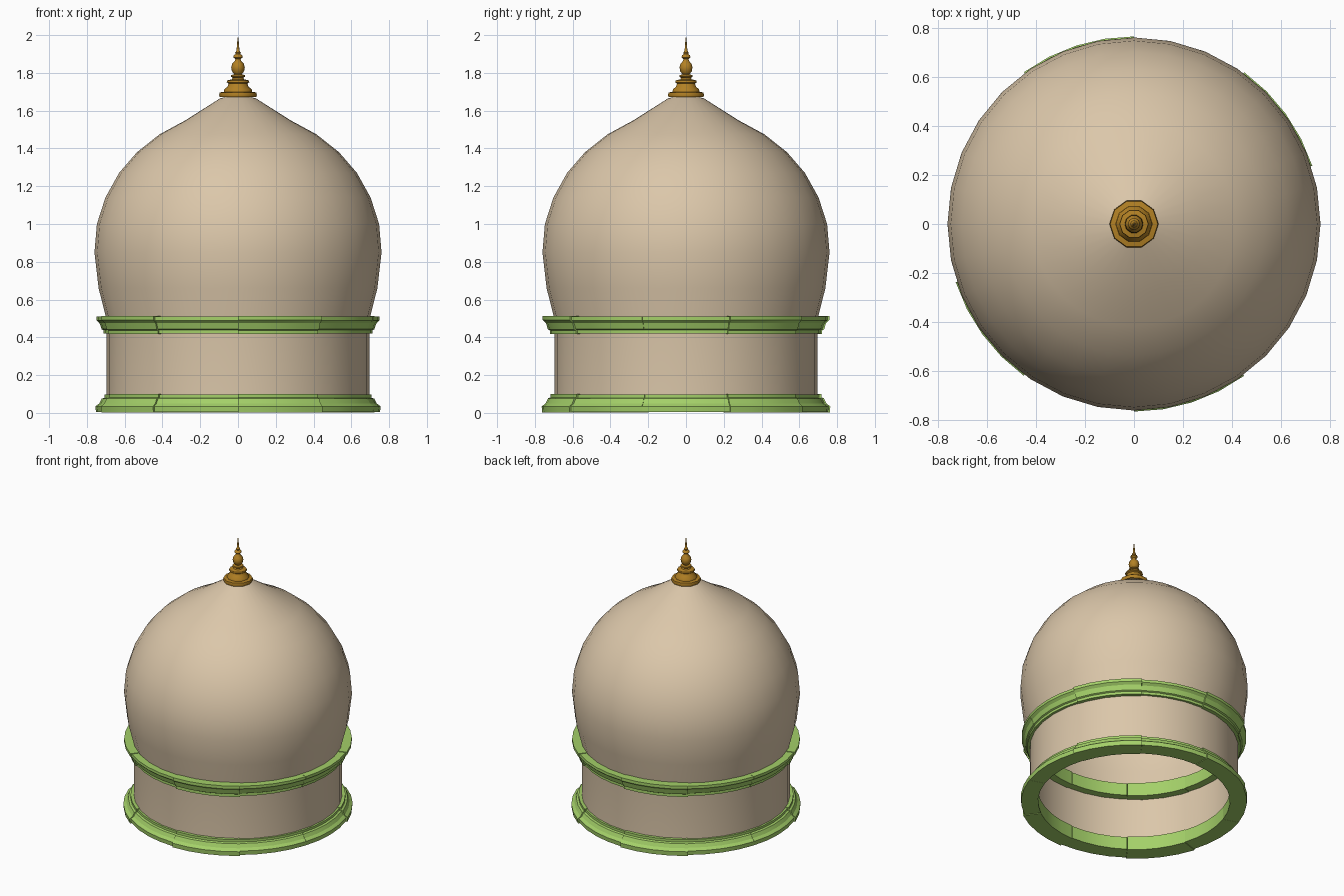
import bpy, bmesh, math

if "Cube" in bpy.data.objects:
    bpy.data.objects.remove(bpy.data.objects["Cube"])


def material(name, rgb):
    m = bpy.data.materials.new(name)
    m.diffuse_color = (*rgb, 1)
    m.use_nodes = True
    m.node_tree.nodes["Principled BSDF"].inputs["Base Color"].default_value = m.diffuse_color
    return m


STONE = material("tan stone", (0.71, 0.57, 0.40))
GREEN = material("green trim", (0.37, 0.63, 0.14))
GOLD = material("gold", (0.45, 0.22, 0.018))


def finish(bm, name, mat, angle):
    bmesh.ops.remove_doubles(bm, verts=bm.verts, dist=1e-5)
    bmesh.ops.recalc_face_normals(bm, faces=bm.faces)
    me = bpy.data.meshes.new(name)
    bm.to_mesh(me)
    bm.free()
    me.materials.append(mat)
    ob = bpy.data.objects.new(name, me)
    bpy.context.collection.objects.link(ob)
    bpy.ops.object.select_all(action='DESELECT')
    ob.select_set(True)
    bpy.context.view_layer.objects.active = ob
    bpy.ops.object.shade_smooth_by_angle(angle=math.radians(angle))
    return ob


def sweep(bm, profile, start, end, steps, closed=False):
    """Turn an (r, z) profile about z; a closed profile gets end caps."""
    rows = []
    for i in range(steps + 1):
        a = math.radians(start + (end - start) * i / steps)
        rows.append([bm.verts.new((r * math.cos(a), r * math.sin(a), z)) for r, z in profile])
    n = len(profile)
    for p, q in zip(rows, rows[1:]):
        for j in range(n if closed else n - 1):
            k = (j + 1) % n
            bm.faces.new((p[j], q[j], q[k], p[k]))
    if closed:
        bm.faces.new(rows[0])
        bm.faces.new(rows[-1][::-1])


# Drum and onion dome: one open-bottomed shell
bm = bmesh.new()
sweep(bm, [(0.695, 0.02), (0.695, 0.47), (0.70, 0.51), (0.738, 0.66), (0.76, 0.85),
           (0.747, 1.0), (0.702, 1.14), (0.63, 1.27), (0.535, 1.38), (0.415, 1.475),
           (0.28, 1.548), (0.095, 1.665), (0, 1.69)], 0, 360, 32)
finish(bm, "dome_and_drum", STONE, 40)


# Moulded trim rings, each of ten curved blocks; the diagonal blocks sit a touch proud
def trim_ring(name, profile, zc):
    bm = bmesh.new()
    for i in range(10):
        proud = i in (1, 3, 6, 8)
        s, t = (1.012, 1.08) if proud else (1.0, 1.0)
        pts = [(r * s if r > 0.65 else r, max(0, zc + (z - zc) * t)) for r, z in profile]
        # keep neighbouring blocks as separate solids with a hairline joint
        sweep(bm, pts, i * 36 - 17.95, i * 36 + 17.95, 4, True)
    finish(bm, name, GREEN, 25)


trim_ring("base_ring", [(0.64, 0.005), (0.752, 0.005), (0.755, 0.035), (0.735, 0.05),
                        (0.722, 0.075), (0.708, 0.08), (0.708, 0.097), (0.64, 0.097)], 0.05)
trim_ring("upper_ring", [(0.64, 0.42), (0.712, 0.42), (0.712, 0.438), (0.722, 0.443),
                         (0.733, 0.475), (0.75, 0.49), (0.75, 0.51), (0.64, 0.51)], 0.465)

# Turned finial
bm = bmesh.new()
sweep(bm, [(0, 1.672), (0.097, 1.672), (0.1, 1.682), (0.097, 1.696), (0.075, 1.7),
           (0.073, 1.712), (0.055, 1.728), (0.05, 1.744), (0.06, 1.75), (0.058, 1.76),
           (0.032, 1.766), (0.028, 1.774), (0.038, 1.78), (0.036, 1.788), (0.02, 1.793),
           (0.032, 1.808), (0.036, 1.828), (0.031, 1.848), (0.016, 1.864), (0.014, 1.873),
           (0.025, 1.882), (0.022, 1.893), (0.012, 1.9), (0.015, 1.907), (0.008, 1.918),
           (0.004, 1.965), (0, 2.0)], 0, 360, 10)
finish(bm, "finial", GOLD, 40)
